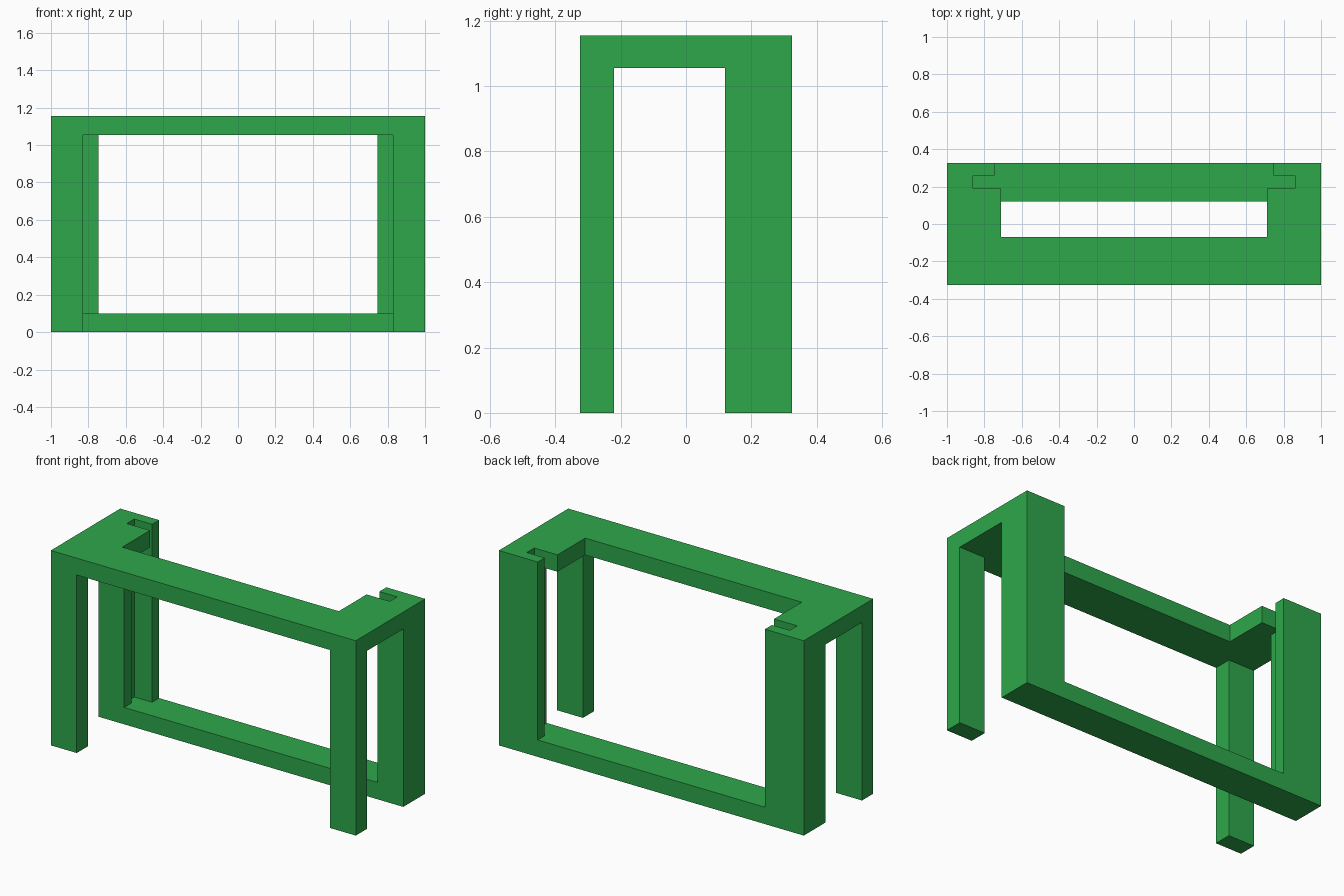
import bpy, bmesh

if "Cube" in bpy.data.objects:
    bpy.data.objects.remove(bpy.data.objects["Cube"])

green = bpy.data.materials.new("green")
green.diffuse_color = (0.027, 0.39, 0.07, 1)
green.use_nodes = True
green.node_tree.nodes["Principled BSDF"].inputs["Base Color"].default_value = green.diffuse_color


def prism(name, outline, z0, z1, bottom=True, top=True):
    """Extrude an xy outline from z0 to z1, leaving out caps hidden in joints."""
    bm = bmesh.new()
    low = [bm.verts.new((x, y, z0)) for x, y in outline]
    high = [bm.verts.new((x, y, z1)) for x, y in outline]
    n = len(outline)
    for i in range(n):
        j = (i + 1) % n
        bm.faces.new((low[i], low[j], high[j], high[i]))
    if bottom:
        bm.faces.new(low[::-1])
    if top:
        bm.faces.new(high)
    mesh = bpy.data.meshes.new(name)
    bm.to_mesh(mesh)
    bm.free()
    mesh.materials.append(green)
    obj = bpy.data.objects.new(name, mesh)
    bpy.context.collection.objects.link(obj)
    return obj


def mirrored(pts):
    return [(-x, y) for x, y in reversed(pts)]


def rect(x0, x1, y0, y1):
    return [(x0, y0), (x1, y0), (x1, y1), (x0, y1)]


FRONT, BACK = -0.325, 0.325
BAR, UNDER, TOP = 0.10, 1.055, 1.155

# U-shaped top with a groove cut into each arm
right_arm = [(1, FRONT), (1, BACK), (0.745, BACK), (0.745, 0.26), (0.862, 0.26),
             (0.862, 0.19), (0.71, 0.19), (0.71, -0.07)]
prism("top_frame", right_arm + mirrored(right_arm), UNDER, TOP)

# Bottom rail across the back
prism("bottom_rail", rect(-1, 1, 0.12, BACK), 0, BAR)

# Grooved back posts and plain front legs
post = [(1, 0.12), (1, BACK), (0.745, BACK), (0.745, 0.26), (0.862, 0.26),
        (0.862, 0.19), (0.83, 0.19), (0.83, 0.12)]
leg = rect(0.83, 1, FRONT, -0.22)
for side, flip in (("right", list), ("left", mirrored)):
    prism(side + "_back_post", flip(post), BAR, UNDER, bottom=False, top=False)
    prism(side + "_front_leg", flip(leg), 0, UNDER, top=False)
